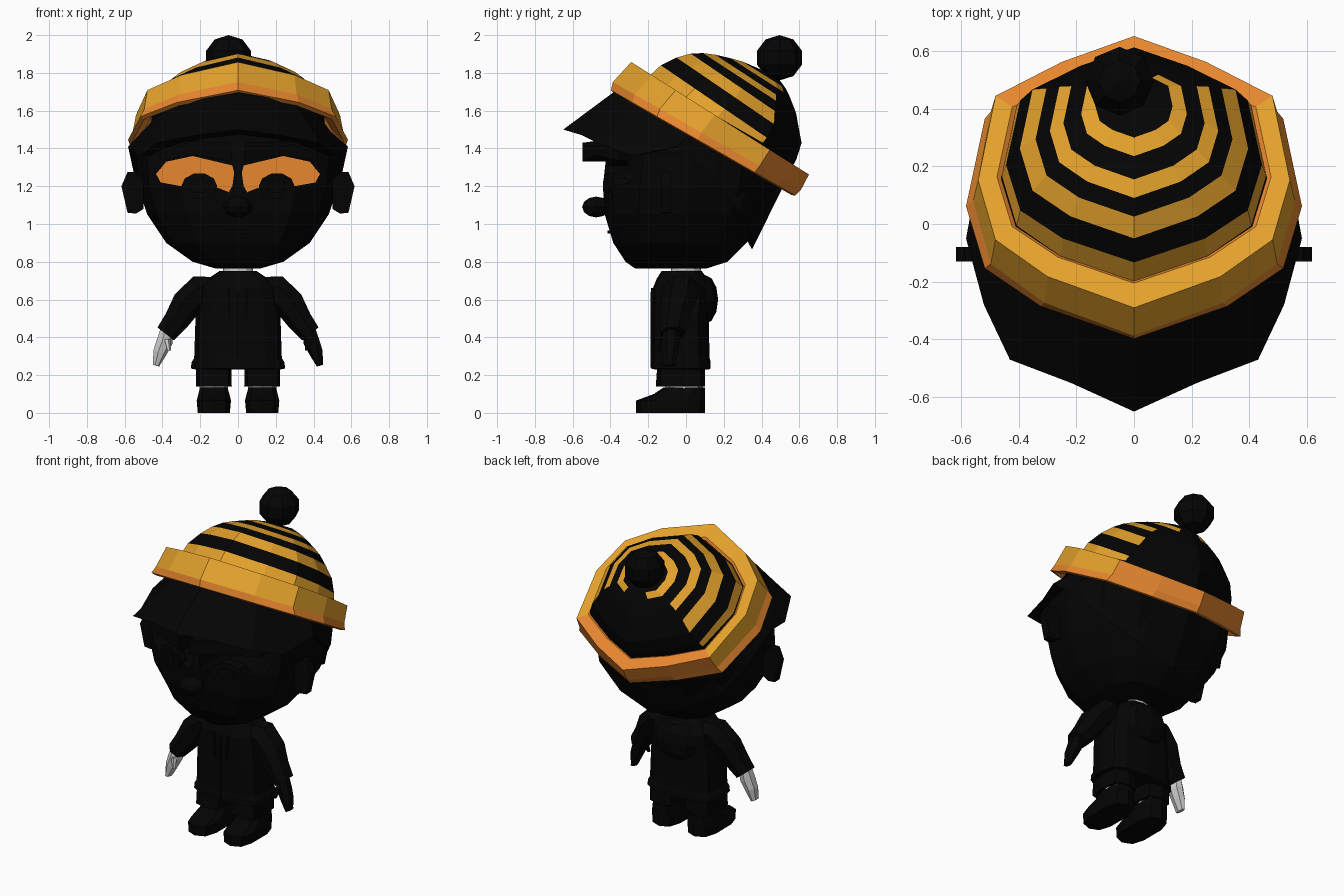
import bpy, bmesh, math
from mathutils import Vector

if "Cube" in bpy.data.objects:
    bpy.data.objects.remove(bpy.data.objects["Cube"])


def material(name, rgb):
    m = bpy.data.materials.new(name)
    m.diffuse_color = (*rgb, 1)
    m.use_nodes = True
    m.node_tree.nodes["Principled BSDF"].inputs["Base Color"].default_value = m.diffuse_color
    return m


BLACK = material("black", (0.0012, 0.0012, 0.0012))
YELLOW = material("golden_yellow", (0.78, 0.36, 0.025))
ORANGE = material("orange", (0.80, 0.24, 0.028))
GREY = material("light_grey", (0.6, 0.6, 0.6))


def loft(name, rings, mats=(BLACK,), rule=None, caps=True, loop=False):
    """Skin closed rings; rule(ring_index, face_centre) picks the material."""
    bm = bmesh.new()
    vs = [[bm.verts.new(p) for p in r] for r in rings]
    n = len(rings[0])
    tag = {}
    for i in range(len(vs) if loop else len(vs) - 1):
        a, b = vs[i], vs[(i + 1) % len(vs)]
        for j in range(n):
            k = (j + 1) % n
            f = bm.faces.new((a[j], a[k], b[k], b[j]))
            tag[f] = i
    if caps and not loop:
        tag[bm.faces.new(vs[0])] = 0
        tag[bm.faces.new(vs[-1])] = len(vs) - 1
    bmesh.ops.recalc_face_normals(bm, faces=bm.faces[:])
    if rule:
        for f, i in tag.items():
            f.material_index = rule(i, f.calc_center_median())
    me = bpy.data.meshes.new(name)
    bm.to_mesh(me)
    bm.free()
    for m in mats:
        me.materials.append(m)
    ob = bpy.data.objects.new(name, me)
    bpy.context.collection.objects.link(ob)
    return ob


def section(z, w, yf, yb, cx=0.0, n=12, p=0.85):
    """Rounded horizontal outline from half width and front/back limits."""
    out = []
    for i in range(n):
        a = 2 * math.pi * i / n
        c, s = math.cos(a), math.sin(a)
        out.append((cx + w * math.copysign(abs(s) ** p, s),
                    (yf + yb) / 2 - (yb - yf) / 2 * math.copysign(abs(c) ** p, c), z))
    return out


def stack(name, rows, mat=BLACK, **kw):
    return loft(name, [section(*r, **kw) for r in rows], (mat,))


def prism(name, pts, y0, y1, mat=BLACK, curve=0.0):
    """Extrude an xz outline along y, optionally wrapped round the face."""
    return loft(name, [[(x, y + curve * x * x, z) for x, z in pts] for y in (y0, y1)], (mat,))


def tube(name, path, mat, s, n=7):
    """Limb in the xz plane; path rows are x, z, y, side radius, depth radius."""
    rings = []
    for i, (x, z, y, ru, rv) in enumerate(path):
        a, b = path[max(i - 1, 0)], path[min(i + 1, len(path) - 1)]
        d = Vector((b[0] - a[0], b[1] - a[1])).normalized()
        ring = []
        for k in range(n):
            t = 2 * math.pi * k / n
            u = ru * math.cos(t)
            ring.append((s * (x + d.y * u), y + rv * math.sin(t), z - d.x * u))
        rings.append(ring)
    return loft(name, rings, (mat,))


def ball(name, loc, scale, seg=8, rings=6):
    bpy.ops.mesh.primitive_uv_sphere_add(segments=seg, ring_count=rings, location=loc)
    ob = bpy.context.object
    ob.name, ob.scale = name, scale
    ob.data.materials.append(BLACK)
    return ob


def both(half):
    """Mirror a half outline that starts and ends on the centre line."""
    return half + [(-p[0], *p[1:]) for p in half[-2:0:-1]]


# Head
head = stack("head", [
    (0.765, .12, -.27, .11), (0.80, .24, -.32, .22), (0.90, .38, -.385, .32),
    (1.05, .48, -.43, .41), (1.2, .53, -.44, .48), (1.38, .54, -.42, .50),
    (1.5, .44, -.37, .43), (1.6, .36, -.26, .34), (1.68, .24, -.12, .24)], p=.8)

# Eye sockets with an orange back, eyes, brows and ears
SOCKET = [(.02, 1.27), (.03, 1.31), (.24, 1.36), (.38, 1.33), (.434, 1.265),
          (.41, 1.22), (.3, 1.2), (.2, 1.18), (.11, 1.19), (.05, 1.165), (.03, 1.2)]
EAR = [(.50, 1.08), (.54, 1.055), (.585, 1.06), (.617, 1.2), (.585, 1.275), (.55, 1.275), (.50, 1.24)]
BROW = [(.03, 1.33), (.04, 1.43), (.25, 1.44), (.42, 1.37), (.4, 1.335), (.24, 1.365)]
for s, side in ((1, "left"), (-1, "right")):
    flip = lambda pts: [(s * x, z) for x, z in pts]
    cutter = prism("socket_cutter_" + side, flip(SOCKET), -.8, .0)
    cutter.hide_render = True
    cutter.hide_set(True)
    mod = head.modifiers.new("socket_" + side, 'BOOLEAN')
    mod.operation, mod.solver, mod.object = 'DIFFERENCE', 'EXACT', cutter
    prism("socket_back_" + side, flip([(.22 + (x - .22) * 1.03, z) for x, z in SOCKET]), -.01, -.002, ORANGE)
    for nm, r, y0 in (("eye_", 1, -.45), ("pupil_", .55, -.458)):
        prism(nm + side, [(s * .205 + r * .095 * math.cos(i * math.pi / 5),
                           1.2 + r * .07 * math.sin(i * math.pi / 5)) for i in range(10)],
              y0, -.38, curve=.8)
    prism("brow_" + side, flip(BROW), -.55, -.40, curve=1.2)
    prism("ear_" + side, flip(EAR), -.13, -.08)

# Nose and mouth
ball("nose", (0, -.475, 1.09), (.08, .075, .055))
prism("mouth", [(-.07, .95), (.07, .95), (.08, .965), (-.08, .965)], -.415, -.38)

# Hair with a pointed fringe and a low nape
low = both([(0, -.65, 1.5), (.22, -.55, 1.47), (.43, -.47, 1.43), (.52, -.28, 1.36),
            (.582, -.05, 1.41), (.545, .15, 1.24), (.43, .28, 1.06), (.23, .35, .95), (0, .35, .865)])
top = both([(0, -.34, 1.73), (.15, -.30, 1.70), (.29, -.22, 1.65), (.43, -.09, 1.57),
            (.49, .04, 1.49), (.49, .18, 1.41), (.41, .36, 1.3), (.22, .45, 1.25), (0, .52, 1.21)])
inner = [(x * .2, y * .2 + .06, 1.42 + (z - 1.42) * .3) for x, y, z in low]
core = [(x * .3, y * .3 + .08, 1.45 + (z - 1.45) * .3) for x, y, z in top]
loft("hair", [inner, low, top, core])

# Hat, laid out in a tilted plane: x across, t front to back, h up
T, N = Vector((0, .868, -.496)), Vector((0, .496, .868))
BASE = Vector((0, .18, 1.56))
OUT = both([(0, -1), (.3, -.77), (.48, -.5), (.54, -.06), (.48, .56), (.25, .81), (0, 1)])


def hat_ring(h, tf, tb, w, tilt=0.0):
    """One outline of the hat; tilt makes it taller in front than behind."""
    ring = []
    for x, t in OUT:
        t = (tf + tb) / 2 + t * (tb - tf) / 2
        ring.append(Vector((x * w / .54, 0, 0)) + BASE + T * t + N * (h - tilt * t))
    return ring


# Folded band: golden in front, orange below, inside and at the back
loft("hat_band", [hat_ring(*r) for r in (
    (-.10, -.48, .47, .50), (-.165, -.545, .53, .56), (-.158, -.575, .55, .582),
    (-.115, -.588, .56, .558), (.0, -.556, .557, .54, .045),
    (.0, -.455, .47, .475, .045), (-.012, -.44, .455, .46, .045))],
    (YELLOW, ORANGE), lambda i, c: int(i in (0, 1, 2, 5, 6) or c.y > .47), loop=True)

# Dome with alternating stripes that sink towards the plain back
rows = [(.0, -.438, .46, .0), (.055, -.411, .458, .08), (.136, -.359, .44, .08),
        (.196, -.304, .385, .08), (.24, -.249, .34, .06), (.268, -.189, .305, .06),
        (.298, -.11, .26, .05), (.318, -.045, .225, .04), (.33, .047, .18, .0)]
rings = [hat_ring(-.1, -.44, .46, .455)]
rings += [hat_ring(h, a, b, (b - a) / 2 * (1.02 if i < 2 else .99), tilt)
          for i, (h, a, b, tilt) in enumerate(rows)]
loft("hat_dome", rings, (BLACK, YELLOW),
     lambda i, c: int(i < 9 and i % 2 == 1 and c.y < (.42 if i < 6 else .5)))
ball("pompom", (-.05, .495, 1.88), (.125, .125, .12), 8, 5)

# Neck, jacket, hood and front fastening
stack("neck", [(.7, .08, -.08, .08), (.8, .08, -.08, .08)], GREY)
stack("jacket", [(.23, .225, -.165, .12), (.235, .25, -.185, .13), (.27, .245, -.185, .13),
                 (.29, .232, -.18, .125), (.5, .225, -.18, .12), (.66, .2, -.175, .13),
                 (.71, .16, -.155, .11), (.75, .10, -.13, .085)], p=.65)
ball("hood", (0, .1, .6), (.16, .07, .13))
prism("zip", [(-.006, .24), (.006, .24), (.006, .64), (-.006, .64)], -.188, -.17)

for s, side in ((1, "left"), (-1, "right")):
    # Sleeve and hand; only one hand is pale
    tube("sleeve_" + side, [(.10, .665, -.02, .06, .1), (.2, .65, -.025, .09, .1),
                            (.275, .58, -.04, .085, .095), (.33, .49, -.06, .07, .08),
                            (.385, .42, -.07, .058, .07)], BLACK, s)
    tube("hand_" + side, [(.375, .45, -.075, .035, .045), (.39, .38, -.08, .045, .05),
                          (.415, .32, -.085, .038, .045), (.435, .25, -.09, .018, .035)],
         BLACK if s > 0 else GREY, s)
    tube("thumb_" + side, [(.375, .39, -.12, .018, .02), (.365, .33, -.14, .01, .012)],
         BLACK if s > 0 else GREY, s, 5)
    # Shorts, sock and shoe
    c = s * .128
    stack("shorts_" + side, [(.14, .095, -.16, .1, c), (.28, .092, -.15, .1, c)], n=8, p=.55)
    stack("sock_" + side, [(.11, .075, -.11, .09, c), (.145, .075, -.11, .09, c)], GREY, n=8)
    stack("shoe_" + side, [(0, .088, -.265, .1, c), (.065, .094, -.265, .1, c),
                           (.1, .085, -.17, .1, c), (.134, .076, -.12, .1, c)], n=10, p=.7)
    prism("cord_" + side, [(s * .035, .5), (s * .047, .5), (s * .055, .66), (s * .043, .66)], -.184, -.16)
